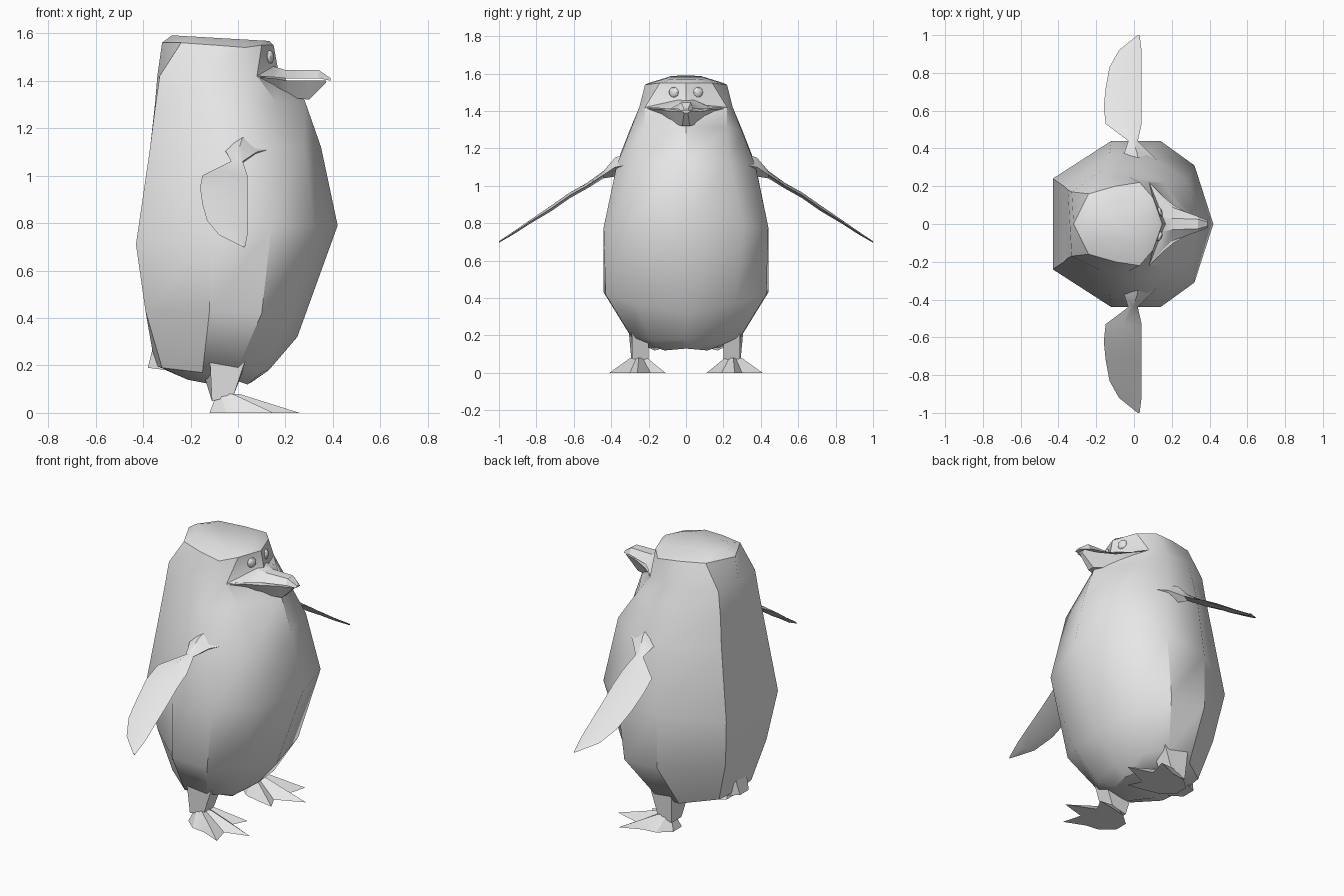
import bpy, bmesh, math
from mathutils import Matrix

cube = bpy.data.objects.get("Cube")
if cube:
    bpy.data.objects.remove(cube, do_unlink=True)

grey = bpy.data.materials.new("light_grey")
grey.use_nodes = True
grey.diffuse_color = (0.8, 0.8, 0.8, 1)
grey.node_tree.nodes["Principled BSDF"].inputs["Base Color"].default_value = (0.8, 0.8, 0.8, 1)


def finish(name, bm, angle=35):
    bmesh.ops.remove_doubles(bm, verts=bm.verts, dist=0.001)
    bmesh.ops.recalc_face_normals(bm, faces=bm.faces)
    mesh = bpy.data.meshes.new(name)
    bm.to_mesh(mesh)
    bm.free()
    mesh.materials.append(grey)
    obj = bpy.data.objects.new(name, mesh)
    bpy.context.collection.objects.link(obj)
    bpy.ops.object.select_all(action='DESELECT')
    obj.select_set(True)
    bpy.context.view_layer.objects.active = obj
    bpy.ops.object.shade_smooth_by_angle(angle=math.radians(angle))
    return obj


def loft(name, rings, side=1, angle=35):
    """Skin a list of equal-length point rings and cap both ends."""
    bm = bmesh.new()
    loops = [[bm.verts.new((x, y * side, z)) for x, y, z in r] for r in rings]
    n = len(loops[0])
    for a, b in zip(loops, loops[1:]):
        for i in range(n):
            j = (i + 1) % n
            bm.faces.new((a[i], a[j], b[j], b[i]))
    bm.faces.new(loops[0])
    bm.faces.new(loops[-1])
    return finish(name, bm, angle)


def mirrored(half):
    """Complete a half ring running from back centre to front centre."""
    return half + [(x, -y, z) for x, y, z in half[-2:0:-1]]


# Body: half rings from the head rim down to the underside
halves = [
    [(-.32, 0, 1.56), (-.24, .16, 1.56), (-.10, .20, 1.55), (.03, .22, 1.54), (.10, .14, 1.55), (.15, 0, 1.55)],
    [(-.34, 0, 1.42), (-.33, .17, 1.42), (-.17, .25, 1.42), (-.03, .25, 1.42), (.08, .22, 1.42), (.17, 0, 1.44)],
    [(-.35, 0, 1.30), (-.35, .18, 1.28), (-.15, .30, 1.30), (.02, .30, 1.29), (.16, .22, 1.31), (.28, 0, 1.32)],
    [(-.37, 0, 1.12), (-.37, .20, 1.12), (-.13, .37, 1.12), (.07, .37, 1.11), (.28, .23, 1.13), (.35, 0, 1.12)],
    [(-.43, 0, .71), (-.43, .24, .71), (-.12, .44, .75), (.14, .44, .78), (.32, .31, .78), (.42, 0, .79)],
    [(-.39, 0, .43), (-.39, .19, .43), (-.12, .44, .43), (.10, .43, .42), (.21, .26, .37), (.25, 0, .32)],
    [(-.35, 0, .20), (-.32, .15, .19), (-.15, .28, .17), (.00, .29, .19), (.10, .19, .17), (.13, 0, .18)],
]
crown = [(x * .87, y * .5, 1.58 - .05 * (x + .1)) for x, y, z in halves[0]]
under = [(x * .6 - .02, y * .6, z - .05) for x, y, z in halves[-1]]
loft("body", [mirrored(h) for h in [crown] + halves + [under]])

# Tail: a short wedge at the base of the back
loft("tail", [[(-.36, -.05, .27), (-.36, .05, .27), (-.3, .08, .2), (-.3, -.08, .2)],
              [(-.38, -.04, .19), (-.38, .04, .19), (-.3, .08, .18), (-.3, -.08, .18)]])


# Beak: each station gives x, half width, edge height, ridge half width, ridge height
def beak(name, stations):
    loft(name, [[(x, -w, e), (x, -r, z), (x, r, z), (x, w, e)]
                for x, w, e, r, z in stations], angle=25)


beak("upper_beak", [(.08, .22, 1.42, .05, 1.46), (.15, .14, 1.415, .04, 1.46),
                    (.20, .09, 1.41, .03, 1.445), (.34, .04, 1.41, .025, 1.445),
                    (.39, .02, 1.40, .01, 1.41)])
beak("lower_beak", [(.08, .22, 1.415, .15, 1.37), (.15, .15, 1.41, .10, 1.35),
                    (.21, .10, 1.40, .06, 1.33), (.30, .05, 1.40, .02, 1.32),
                    (.37, .03, 1.40, .01, 1.39)])

# Wing stations: y, trailing x, leading x, z, half thickness
wing = [(.33, -.08, .13, 1.11, .06), (.38, -.05, .08, 1.10, .05),
        (.44, -.03, .02, 1.06, .02), (.53, -.15, .04, 1.00, .015),
        (.62, -.16, .04, .95, .015), (.72, -.15, .04, .88, .015),
        (.83, -.13, .04, .81, .01), (.92, -.08, .04, .75, .008),
        (1.0, .02, .03, .70, .004)]

# Foot outline with three toes, counted from the inner heel
foot = [(-.12, .21), (-.05, .15), (.03, .13), (.14, .11), (.10, .19), (.26, .26),
        (.12, .30), (.15, .41), (.03, .36), (-.05, .35), (-.12, .29)]

for side, word in ((1, "left"), (-1, "right")):
    rings = []
    for y, xb, xf, z, t in wing:
        xm = (xb + xf) / 2
        rings.append([(xb, y, z), (xm, y, z + t), (xf, y, z), (xm, y, z - t)])
    loft(word + "_wing", rings, side)

    # Foot rises from its outline to a small ankle
    instep = [(-.06 + x * .25, .25 + (y - .25) * .3, .08) for x, y in foot]
    loft(word + "_foot", [[(x, y, 0) for x, y in foot], instep], side, 25)

    # Leg tapers from the flank to the ankle
    loft(word + "_leg", [
        [(-.15, .20, .18), (.03, .20, .20), (.03, .29, .22), (-.12, .31, .26)],
        [(-.11, .20, .05), (-.02, .20, .07), (-.02, .29, .07), (-.11, .29, .05)]], side)

    # Eye: flattened ball set into the face
    bm = bmesh.new()
    bmesh.ops.create_uvsphere(bm, u_segments=10, v_segments=6, radius=1)
    bm.transform(Matrix.Translation((.135, .065 * side, 1.5))
                 @ Matrix.Rotation(.38 * side, 4, 'Z')
                 @ Matrix.Diagonal((.015, .028, .028, 1)))
    finish(word + "_eye", bm)
